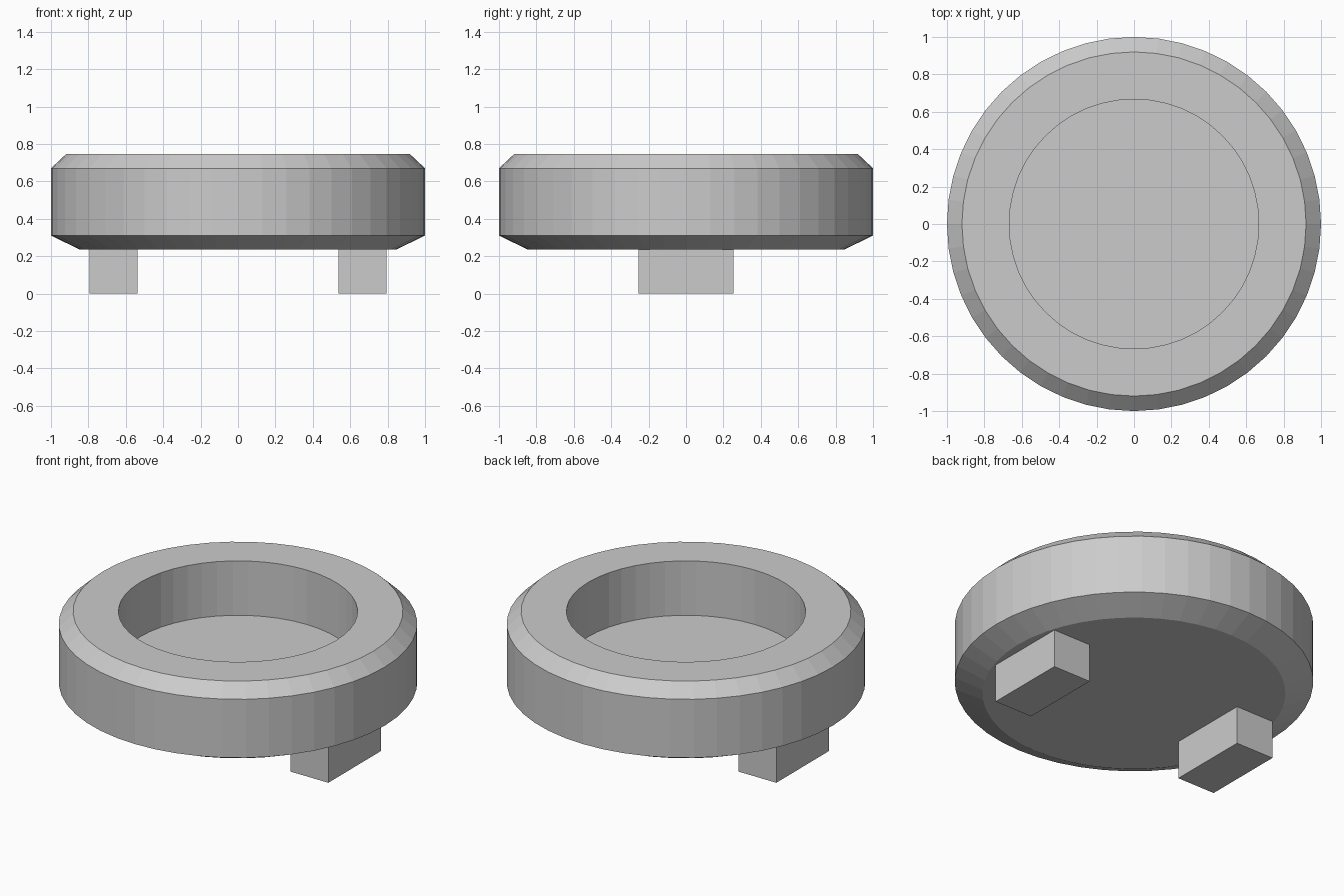
import bpy
import bmesh
from math import tau
from mathutils import Matrix, Vector

SIDES = 48

cube = bpy.data.objects.get("Cube")
if cube:
    bpy.data.objects.remove(cube, do_unlink=True)

grey = bpy.data.materials.new("light grey")
grey.use_nodes = True
colour = (0.6, 0.6, 0.6, 1)
grey.diffuse_color = colour
grey.node_tree.nodes["Principled BSDF"].inputs["Base Color"].default_value = colour


def add_object(name, bm):
    bmesh.ops.recalc_face_normals(bm, faces=bm.faces)
    mesh = bpy.data.meshes.new(name)
    bm.to_mesh(mesh)
    bm.free()
    mesh.materials.append(grey)
    obj = bpy.data.objects.new(name, mesh)
    bpy.context.collection.objects.link(obj)
    return obj


def lathe(name, profile):
    """Join rings of (radius, height) and cap both ends."""
    bm = bmesh.new()
    rings = []
    for radius, z in profile:
        rings.append([bm.verts.new(Matrix.Rotation(tau * i / SIDES, 3, "Z") @ Vector((radius, 0, z)))
                      for i in range(SIDES)])
    for low, high in zip(rings, rings[1:]):
        for i in range(SIDES):
            j = (i + 1) % SIDES
            bm.faces.new((low[i], low[j], high[j], high[i]))
    bm.faces.new(rings[0])
    bm.faces.new(rings[-1])
    return add_object(name, bm)


def box(name, centre, size):
    bm = bmesh.new()
    bmesh.ops.create_cube(bm, size=1, matrix=Matrix.Translation(centre) @ Matrix.Diagonal((*size, 1)))
    return add_object(name, bm)


# Bevelled round dish: underside, outer wall, rim, inner wall, recessed floor
lathe("round_dish", [(0.845, 0.235), (1, 0.31), (1, 0.67), (0.92, 0.745),
                     (0.667, 0.745), (0.667, 0.41)])

# Pair of block feet
for side, x in (("left", 0.665), ("right", -0.665)):
    box(side + "_foot", (x, 0, 0.1175), (0.257, 0.51, 0.235))
